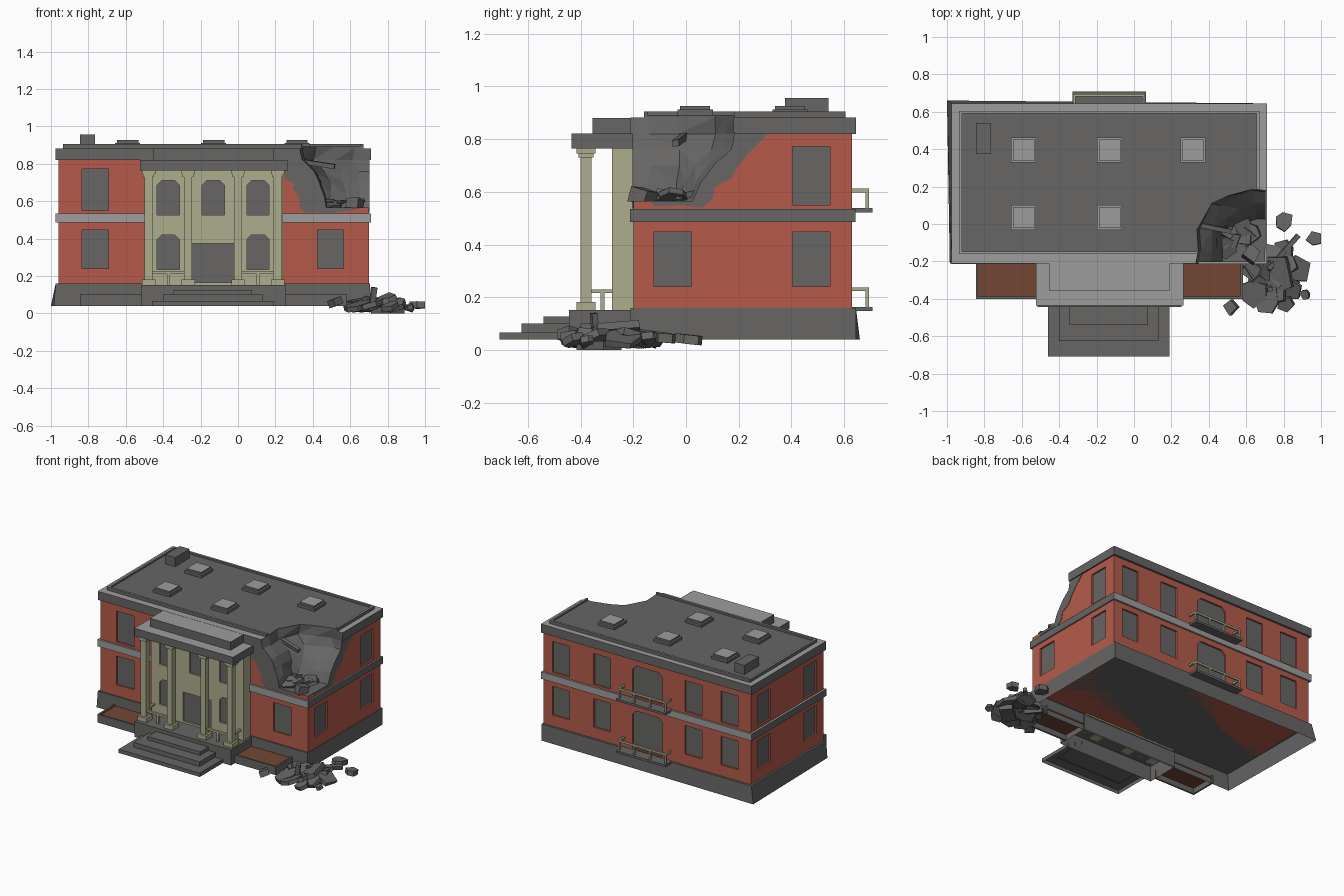
import bpy, bmesh, math, random
from mathutils import Vector, Euler

if "Cube" in bpy.data.objects:
    bpy.data.objects.remove(bpy.data.objects["Cube"])

random.seed(4)


def mat(name, r, g, b):
    m = bpy.data.materials.new(name)
    m.diffuse_color = (r, g, b, 1)
    m.use_nodes = True
    m.node_tree.nodes["Principled BSDF"].inputs["Base Color"].default_value = m.diffuse_color
    return m


DARK = mat("dark_grey", 0.135, 0.132, 0.13)
LIGHT = mat("light_grey", 0.34, 0.34, 0.34)
RED = mat("brick_red", 0.46, 0.105, 0.07)
CREAM = mat("cream", 0.42, 0.42, 0.27)
SOIL = mat("soil_brown", 0.17, 0.062, 0.034)


def finish(name, bm, mats, rule=None):
    bmesh.ops.recalc_face_normals(bm, faces=bm.faces)
    bm.normal_update()
    if rule:
        for f in bm.faces:
            f.material_index = rule(f)
    me = bpy.data.meshes.new(name)
    bm.to_mesh(me)
    bm.free()
    for m in mats:
        me.materials.append(m)
    ob = bpy.data.objects.new(name, me)
    bpy.context.collection.objects.link(ob)
    return ob


def prism(bm, pts, axis, a, b):
    """Extrude a 2D outline along x, y or z from a to b."""
    def at(p, d):
        return {'x': (d, p[0], p[1]), 'y': (p[0], d, p[1]), 'z': (p[0], p[1], d)}[axis]
    lo = [bm.verts.new(at(p, a)) for p in pts]
    hi = [bm.verts.new(at(p, b)) for p in pts]
    bm.faces.new(lo)
    bm.faces.new(hi)
    n = len(pts)
    for i in range(n):
        j = (i + 1) % n
        bm.faces.new((lo[i], lo[j], hi[j], hi[i]))


def boxes(name, dims, mats, rule=None, hollow=False):
    bm = bmesh.new()
    for x0, x1, y0, y1, z0, z1 in dims:
        prism(bm, [(x0, y0), (x1, y0), (x1, y1), (x0, y1)], 'z', z0, z1)
    ob = finish(name, bm, mats, rule)
    if hollow:  # open underside
        bm = bmesh.new()
        bm.from_mesh(ob.data)
        bmesh.ops.delete(bm, geom=[f for f in bm.faces if f.normal.z < -0.9], context='FACES_ONLY')
        bm.to_mesh(ob.data)
        bm.free()
    return ob


def cut(ob, cutter):
    m = ob.modifiers.new("cut", 'BOOLEAN')
    m.operation, m.object, m.solver = 'DIFFERENCE', cutter, 'EXACT'
    dg = bpy.context.evaluated_depsgraph_get()
    me = bpy.data.meshes.new_from_object(ob.evaluated_get(dg))
    ob.modifiers.clear()
    ob.data = me


def opening(c, w, z0, z1, k=0.0):
    h = w / 2
    if not k:
        return [(c - h, z0), (c + h, z0), (c + h, z1), (c - h, z1)]
    return [(c - h, z0), (c + h, z0), (c + h, z1 - k), (c + h - k, z1), (c - h + k, z1), (c - h, z1 - k)]


top_light = lambda f: 0 if f.normal.z > 0.9 else 1

# Base with a slumped rear left corner
base = boxes("base", [(-0.975, 0.705, -0.21, 0.645, 0.04, 0.16)], [DARK], hollow=True)
for v in base.data.vertices:
    if v.co.z < 0.1 and v.co.x < 0:
        v.co.x = -1.0 if v.co.y > 0 else -0.985
        v.co.y = 0.66 if v.co.y > 0 else v.co.y

# Brick walls with recessed windows
walls = boxes("brick_walls", [(-0.96, 0.70, -0.20, 0.63, 0.16, 0.83)], [RED, DARK])
bm = bmesh.new()
for lo, hi, up in ((0.24, 0.447, 0), (0.55, 0.773, 1)):
    for x in (-0.763,) if up else (-0.763, 0.494):
        prism(bm, opening(x, 0.14, lo, hi), 'y', -0.3, -0.188)
    for x in (0.56, 0.23, -0.50, -0.79):
        prism(bm, opening(x, 0.135, lo, hi), 'y', 0.618, 0.7)
    prism(bm, opening(-0.133, 0.24, lo - 0.07 * (not up), hi, 0.03), 'y', 0.618, 0.7)
    for y in (-0.05, 0.475):
        if not (up and y < 0):
            prism(bm, opening(y, 0.142, lo, hi), 'x', 0.688, 0.8)
        prism(bm, opening(y, 0.142, lo, hi), 'x', -1.1, -0.948)
wc = finish("window_cutter", bm, [RED, DARK],
            lambda f: int(max(abs(c) for c in f.calc_center_median()[:2]) > 0 and len(f.verts) >= 4 and
                          ((abs(f.normal.y) > 0.9 and abs(f.calc_center_median().y) < 0.65
                            and min(abs(f.calc_center_median().y - 0.618), abs(f.calc_center_median().y + 0.188)) < 1e-4) or
                           (abs(f.normal.x) > 0.9 and min(abs(f.calc_center_median().x - 0.688),
                                                          abs(f.calc_center_median().x + 0.948)) < 1e-4))))
cut(walls, wc)

# Exposed render around the damage, as thin plates
bm = bmesh.new()
prism(bm, [(0.25, 0.82), (0.25, 0.72), (0.30, 0.69), (0.29, 0.67), (0.33, 0.62), (0.33, 0.565), (0.36, 0.54),
           (0.5, 0.537), (0.6, 0.55), (0.65, 0.57), (0.703, 0.58), (0.703, 0.82)], 'y', -0.203, -0.197)
patch_front = finish("bare_patch_front", bm, [DARK, DARK])
bm = bmesh.new()
prism(bm, [(-0.203, 0.82), (-0.203, 0.60), (-0.15, 0.58), (-0.12, 0.545), (-0.03, 0.55), (0.06, 0.54), (0.10, 0.57),
           (0.11, 0.62), (0.17, 0.65), (0.20, 0.70), (0.24, 0.75), (0.31, 0.82)], 'x', 0.697, 0.703)
patch_side = finish("bare_patch_side", bm, [DARK, DARK])

# String course, cornice and roof
boxes("string_course", [(-0.975, 0.71, -0.213, 0.643, 0.485, 0.535)], [LIGHT, DARK],
      lambda f: int(abs(f.normal.x) > 0.9))
cornice = boxes("cornice", [(-0.975, 0.71, -0.21, 0.645, 0.82, 0.882)], [LIGHT, DARK], top_light)
bm = bmesh.new()
prism(bm, [(-0.935, -0.16), (0.67, -0.16), (0.67, 0.605), (-0.935, 0.605)], 'z', 0.87, 0.906)
bmesh.ops.recalc_face_normals(bm, faces=bm.faces)
bm.normal_update()
lid = [f for f in bm.faces if f.normal.z > 0.9]
bmesh.ops.inset_region(bm, faces=lid, thickness=0.02)
bmesh.ops.translate(bm, verts=bmesh.ops.extrude_discrete_faces(bm, faces=lid)["faces"][0].verts, vec=(0, 0, -0.014))
roof = finish("roof", bm, [LIGHT, DARK],
              lambda f: 0 if f.normal.z > 0.9 and f.calc_area() < 0.5 else 1)

# Jagged hole through the front right corner
bm = bmesh.new()
rings = []
for z, xl, yr in ((0.565, 0.46, 0.02), (0.635, 0.44, 0.05), (0.70, 0.42, 0.10), (0.76, 0.385, 0.16),
                  (0.82, 0.32, 0.175), (0.885, 0.31, 0.175), (1.0, 0.32, 0.18)):
    ring = [(xl, -0.32)]
    for f, y in ((0.1, -0.14), (0.07, -0.03), (0.24, yr - 0.06), (0.5, yr - 0.02), (0.8, yr + 0.012)):
        ring.append((xl + f * (0.7 - xl) + random.uniform(-0.013, 0.013), y + random.uniform(-0.008, 0.008)))
    ring += [(0.8, yr), (0.8, -0.32)]
    rings.append([bm.verts.new((x, y, z)) for x, y in ring])
for a, b in zip(rings, rings[1:]):
    for i in range(8):
        j = (i + 1) % 8
        bm.faces.new((a[i], a[j], b[j], b[i]))
bm.faces.new(rings[0])
bm.faces.new(rings[-1])
bmesh.ops.triangulate(bm, faces=bm.faces)
hole = finish("damage_cutter", bm, [RED, DARK], lambda f: 1)
for ob in (walls, patch_front, patch_side, cornice, roof):
    cut(ob, hole)
for c in (wc, hole):
    bpy.data.objects.remove(c)

# Skylights and chimney
sky = []
for x, y in ((-0.59, 0.395), (-0.13, 0.395), (0.315, 0.395), (-0.59, 0.035), (-0.13, 0.035)):
    sky += [(x - r, x + r, y - r, y + r, 0.885, z) for r, z in ((0.067, 0.912), (0.057, 0.926))]
boxes("skylights", sky, [LIGHT, DARK], top_light)
boxes("chimney", [(-0.845, -0.765, 0.375, 0.54, 0.885, 0.957)], [DARK])

# Portico roof, front wall, openings
boxes("portico_roof", [(-0.525, 0.265, -0.435, -0.19, 0.765, 0.821), (-0.455, 0.19, -0.355, -0.19, 0.815, 0.881)],
      [LIGHT, DARK], top_light)
front = boxes("portico_wall", [(-0.50, 0.24, -0.28, -0.19, 0.15, 0.77)], [CREAM, DARK])
bm = bmesh.new()
for x in (-0.373, -0.133, 0.107):
    prism(bm, opening(x, 0.12, 0.525, 0.71, 0.025), 'y', -0.33, -0.268)
    if x != -0.133:
        prism(bm, opening(x, 0.12, 0.235, 0.42, 0.025), 'y', -0.33, -0.268)
prism(bm, opening(-0.133, 0.225, 0.165, 0.375), 'y', -0.33, -0.268)
pc = finish("portico_cutter", bm, [CREAM, DARK],
            lambda f: int(abs(f.normal.y) > 0.9 and f.calc_center_median().y > -0.3))
cut(front, pc)
bpy.data.objects.remove(pc)

# Columns with plinths and capitals
cols, xs = [], (-0.478, -0.267, 0.0, 0.212)
for x in xs:
    for r, z0, z1 in ((0.036, 0.15, 0.182), (0.021, 0.18, 0.745), (0.029, 0.73, 0.747), (0.036, 0.745, 0.767)):
        cols.append((x - r, x + r, -0.38 - r, -0.38 + r, z0, z1))
boxes("columns", cols, [CREAM])

# Porch railings
rails = []
for a, b in ((xs[0], xs[1]), (xs[2], xs[3])):
    m = (a + b) / 2
    rails += [(a, b, -0.388, -0.372, 0.212, 0.226), (m - 0.008, m + 0.008, -0.388, -0.372, 0.15, 0.215)]
for x in (xs[0], xs[3]):
    rails += [(x - 0.008, x + 0.008, -0.38, -0.27, 0.216, 0.23), (x - 0.008, x + 0.008, -0.325, -0.31, 0.15, 0.22)]
boxes("porch_railings", rails, [CREAM])

# Porch, steps and planters
boxes("porch", [(-0.515, 0.255, -0.445, -0.2, 0.04, 0.152)], [DARK], hollow=True)
boxes("steps", [(-0.46, 0.19, -0.708, -0.44, 0.04, 0.067), (-0.40, 0.13, -0.625, -0.44, 0.06, 0.101),
                (-0.345, 0.075, -0.54, -0.44, 0.095, 0.126)], [DARK], hollow=True)
for side, x0, x1, o0, o1 in (("left", -0.845, -0.51, -0.845, -0.833), ("right", 0.25, 0.582, 0.57, 0.582)):
    boxes(side + "_planter", [(x0, x1, -0.40, -0.388, 0.04, 0.10), (o0, o1, -0.389, -0.2, 0.04, 0.10)], [DARK])
    boxes(side + "_soil", [(x0 + 0.005, x1 - 0.005, -0.39, -0.205, 0.08, 0.09)], [SOIL])

# Rear balconies
for name, z in (("lower", 0.147), ("upper", 0.522)):
    boxes(name + "_balcony", [(-0.33, 0.065, 0.62, 0.708, z, z + 0.016)], [DARK])
    bars = [(-0.325, 0.06, 0.682, 0.694, z + 0.076, z + 0.09)]
    for x in (-0.325, 0.048):
        bars.append((x, x + 0.012, 0.63, 0.69, z + 0.076, z + 0.09))
    for x in (-0.325, -0.20, -0.075, 0.048):
        bars.append((x, x + 0.012, 0.682, 0.694, z + 0.01, z + 0.08))
    boxes(name + "_balcony_rail", bars, [CREAM])


# Rubble from irregular broken slabs
def rubble(name, chunks, floor, tilt):
    bm = bmesh.new()
    for x, y, z, r, t in chunks:
        first = len(bm.verts)
        n = random.choice((4, 5, 5, 6))
        pts = [(r * random.uniform(0.75, 1.1) * math.cos(k * math.tau / n), r * random.uniform(0.75, 1.1) *
                math.sin(k * math.tau / n)) for k in range(n)]
        prism(bm, pts, 'z', -t / 2, t / 2)
        rot = Euler([random.uniform(-tilt, tilt), random.uniform(-tilt, tilt), random.uniform(0, 6)]).to_matrix()
        bm.verts.ensure_lookup_table()
        for v in bm.verts[first:]:
            v.co = rot @ v.co + Vector((x, y, z))
            v.co.z = max(v.co.z, floor)
            v.co.x = min(v.co.x, 1.0)
    return finish(name, bm, [DARK])


ground = [(0.80, 0.015, 0.04, 0.055, 0.035), (0.965, -0.08, 0.045, 0.045, 0.035), (0.52, -0.44, 0.06, 0.045, 0.04),
          (0.915, -0.375, 0.035, 0.03, 0.025), (0.63, -0.25, 0.05, 0.06, 0.04), (0.74, -0.28, 0.05, 0.13, 0.03)]
for i in range(13):
    a = i * 2.4
    d = 0.035 * math.sqrt(i) + 0.02
    ground.append((0.76 + d * math.cos(a), -0.29 + 1.15 * d * math.sin(a), 0.065 - 0.2 * d, random.uniform(0.05, 0.085), 0.028))
rubble("ground_rubble", ground, 0.005, 0.4)
inside = [(random.uniform(0.48, 0.64), random.uniform(-0.14, -0.01), 0.585, random.uniform(0.04, 0.07), 0.022)
          for i in range(9)] + [(0.63, -0.16, 0.58, 0.055, 0.06)]
rubble("upper_rubble", inside, 0.56, 0.35)

# Fallen beams
for name, p, size, rot in (("ground_beam", (0.80, -0.15, 0.06), (0.24, 0.025, 0.025), (0.2, 0.1, 0.85)),
                           ("upright_beam", (0.72, -0.345, 0.075), (0.03, 0.022, 0.13), (0.12, 0.1, 0.3)),
                           ("low_slab", (0.80, -0.33, 0.017), (0.16, 0.09, 0.034), (0, 0, 0.7)),
                           ("hanging_beam", (0.42, -0.02, 0.80), (0.2, 0.025, 0.025), (0.1, 0.15, -0.2))):
    s = [d / 2 for d in size]
    beam = boxes(name, [(-s[0], s[0], -s[1], s[1], -s[2], s[2])], [DARK])
    beam.location, beam.rotation_euler = p, rot
